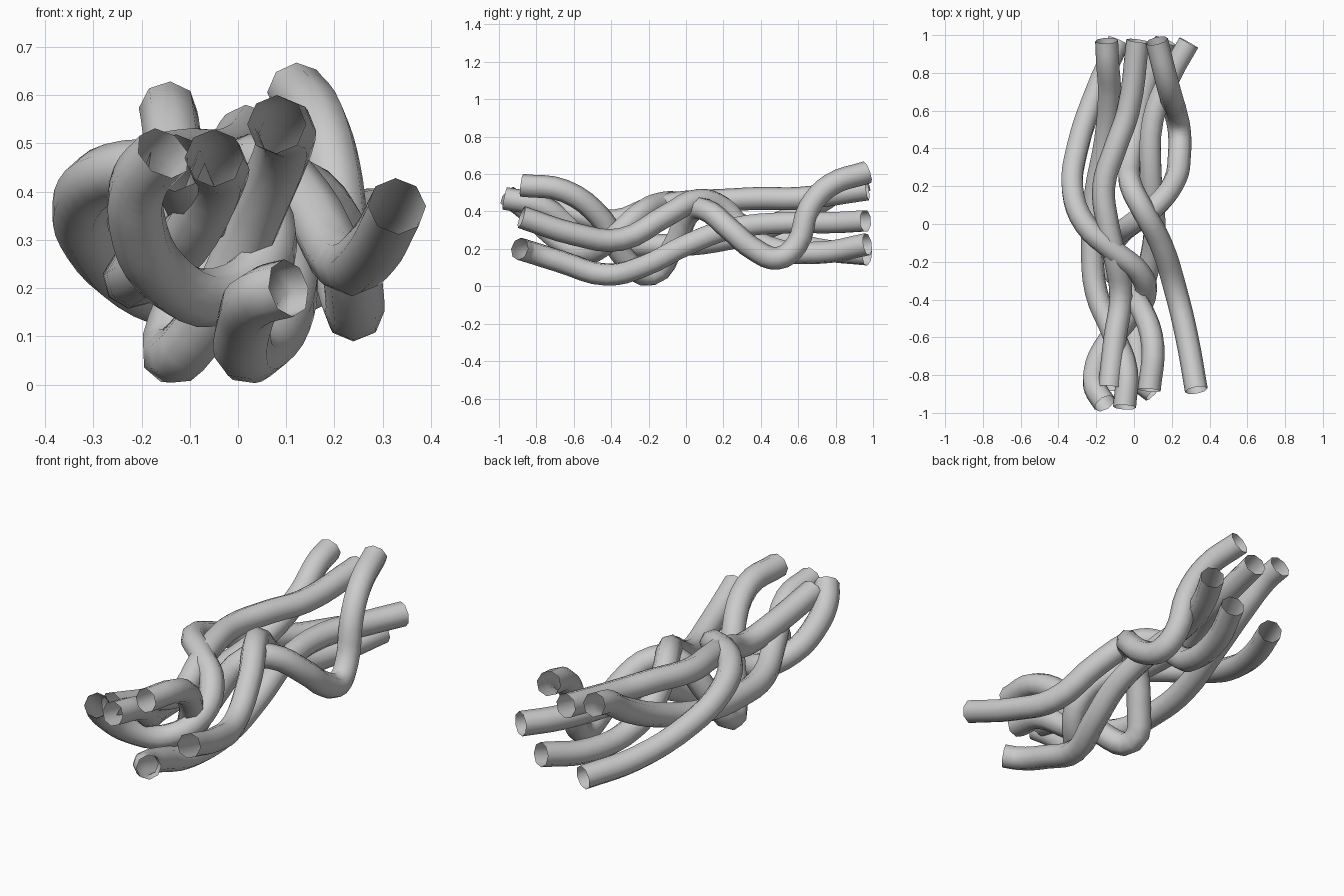
import bpy

RADIUS = 0.061

def cable(name, points):
    """Open eight-sided tube swept along a smooth path."""
    cu = bpy.data.curves.new(name + "_path", 'CURVE')
    cu.dimensions = '3D'
    cu.bevel_depth = RADIUS
    cu.bevel_resolution = 2
    cu.resolution_u = 4
    cu.use_fill_caps = False
    sp = cu.splines.new('BEZIER')
    sp.bezier_points.add(len(points) - 1)
    for bp, p in zip(sp.bezier_points, points):
        bp.co = p
        bp.handle_left_type = bp.handle_right_type = 'AUTO'
    ob = bpy.data.objects.new(name, cu)
    bpy.context.collection.objects.link(ob)
    bpy.ops.object.select_all(action='DESELECT')
    ob.select_set(True)
    bpy.context.view_layer.objects.active = ob
    bpy.ops.object.convert(target='MESH')
    bpy.ops.object.shade_smooth()

# right cable: front right, arching over the middle, then down to the low back end
cable("right_cable", [(.33, -.88, .37), (.28, -.6, .28), (.22, -.35, .25), (.14, -.1, .38),
                      (.05, .07, .46), (-.015, .2, .42), (-.025, .3, .31), (0, .44, .21), (.06, .72, .18), (.165, .97, .225)])
# left cable: sweeps out left, crosses the middle, loops under to front left
cable("left_cable", [(-.155, -.95, .48), (-.205, -.87, .42), (-.21, -.79, .34), (-.16, -.66, .23), (-.05, -.52, .18),
                     (.06, -.38, .27), (.03, -.26, .38), (-.11, -.14, .44), (-.26, 0, .44), (-.325, .18, .38),
                     (-.3, .4, .29), (-.2, .7, .2), (-.08, .97, .17)])
# top cable: runs along the top of the bundle
cable("top_cable", [(-.13, -.87, .46), (-.1, -.6, .39), (-.07, -.38, .35), (-.1, -.18, .42), (-.14, 0, .45),
                    (-.16, .2, .46), (-.1, .4, .47), (-.03, .6, .47), (.02, .97, .52)])
# looping cable: the two deep dips
cable("looping_cable", [(.08, -.88, .54), (.1, -.65, .51), (.04, -.45, .36), (-.06, -.32, .14),
                        (-.14, -.18, .062), (-.09, -.07, .21), (.03, .03, .4), (.12, .1, .41), (.22, .24, .3), (.24, .36, .2),
                        (.24, .49, .15), (.22, .59, .22), (.2, .66, .42), (.17, .77, .54), (.12, .97, .61)])
# bottom cable: curls at the front, dips to the floor, rises to the back right
cable("bottom_cable", [(.105, -.89, .2), (.05, -.84, .185), (.015, -.68, .135), (.02, -.42, .062), (.08, -.22, .11),
                       (.11, 0, .22), (.09, .25, .31), (.1, .55, .34), (.19, .78, .34), (.29, .96, .35)])
# inner cable: low through the left side of the bundle, up to the back left
cable("inner_cable", [(-.05, -.97, .47), (-.04, -.78, .43), (-.11, -.58, .3), (-.2, -.36, .23), (-.22, -.1, .22),
                      (-.205, .15, .24), (-.15, .45, .32), (-.13, .7, .44), (-.14, .86, .54), (-.145, .97, .57)])
